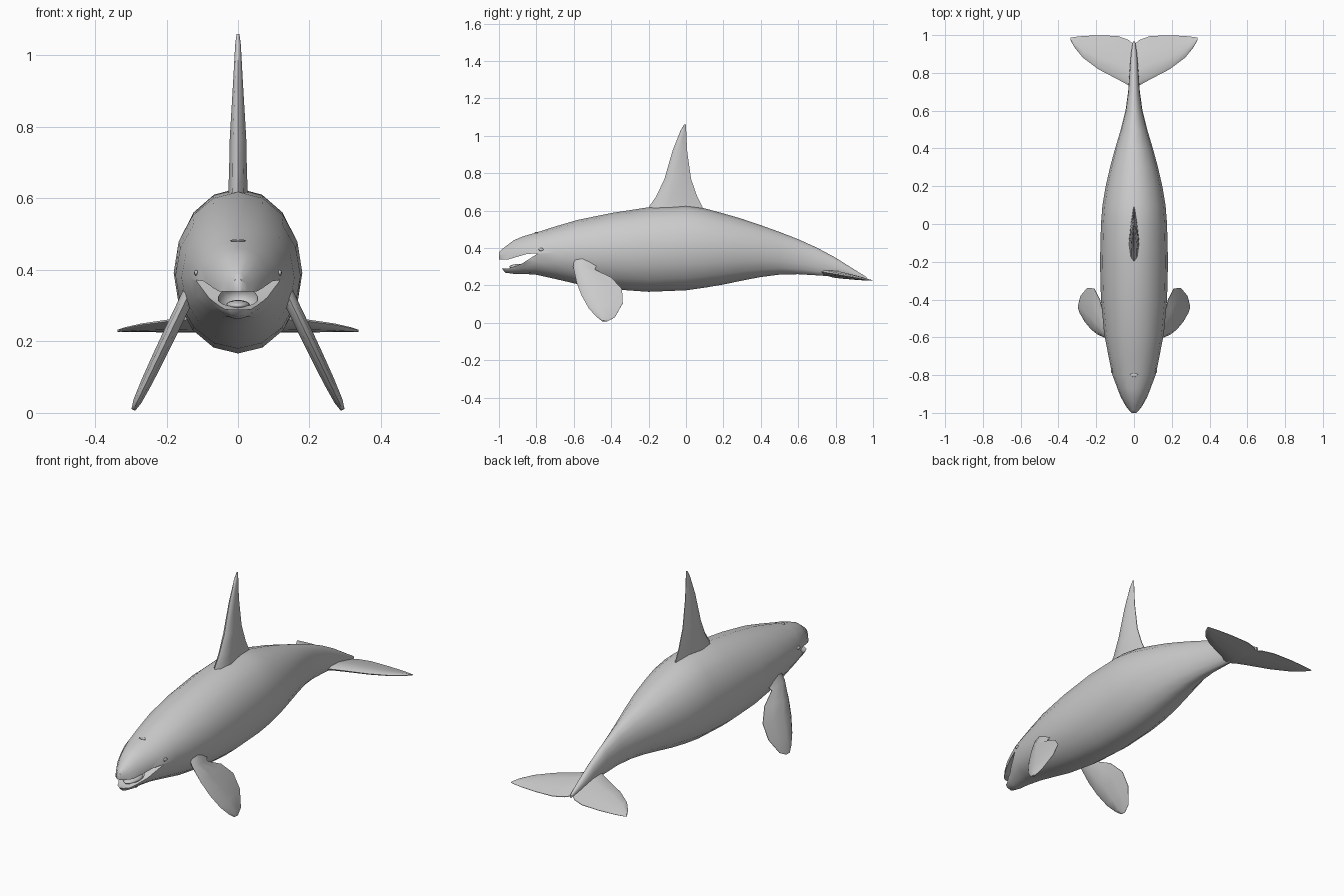
import bpy, bmesh, math
from mathutils import Vector

if "Cube" in bpy.data.objects:
    bpy.data.objects.remove(bpy.data.objects["Cube"])

grey = bpy.data.materials.new("plain_grey")
grey.diffuse_color = (0.6, 0.6, 0.6, 1)
grey.use_nodes = True
grey.node_tree.nodes["Principled BSDF"].inputs["Base Color"].default_value = grey.diffuse_color


def finish(obj, angle=50):
    obj.data.materials.clear()
    obj.data.materials.append(grey)
    bpy.ops.object.select_all(action='DESELECT')
    obj.select_set(True)
    bpy.context.view_layer.objects.active = obj
    bpy.ops.object.shade_smooth_by_angle(angle=math.radians(angle))
    return obj


def loft(name, rings):
    """Skin a list of equal-length closed rings and cap both ends."""
    bm = bmesh.new()
    loops = [[bm.verts.new(p) for p in ring] for ring in rings]
    n = len(loops[0])
    for a, b in zip(loops, loops[1:]):
        for i in range(n):
            j = (i + 1) % n
            bm.faces.new((a[i], a[j], b[j], b[i]))
    bm.faces.new(loops[0])
    bm.faces.new(loops[-1])
    bmesh.ops.recalc_face_normals(bm, faces=bm.faces)
    mesh = bpy.data.meshes.new(name)
    bm.to_mesh(mesh)
    bm.free()
    obj = bpy.data.objects.new(name, mesh)
    bpy.context.collection.objects.link(obj)
    return obj


def foil(lead, trail, side):
    """Fin section: rounded leading edge, thin trailing edge, half thickness along side."""
    lead, trail, side = Vector(lead), Vector(trail), Vector(side)
    shape = [(0, 0), (.08, .6), (.35, 1), (.7, .6), (1, .08)]
    shape += [(t, -s) for t, s in shape[:0:-1]]
    return [lead.lerp(trail, t) + side * s for t, s in shape]


def ball(name, pos, size, seg=12):
    bpy.ops.mesh.primitive_uv_sphere_add(segments=seg, ring_count=8, location=pos)
    obj = bpy.context.object
    obj.name, obj.scale = name, size
    return obj


def mirrored(points):
    return [(-p[0], p[1], p[2]) for p in points]


# body: y, half width, top, bottom
stations = [
    (-1.0, .012, .378, .338), (-.985, .027, .392, .29), (-.965, .043, .408, .268),
    (-.92, .068, .442, .262), (-.87, .088, .463, .262), (-.8, .115, .483, .257),
    (-.7, .135, .515, .235), (-.58, .158, .55, .207), (-.4, .175, .587, .18),
    (-.2, .18, .618, .166), (0, .175, .628, .174), (.1, .167, .612, .188),
    (.2, .15, .585, .205), (.3, .127, .556, .226), (.4, .1, .522, .245),
    (.5, .07, .486, .258), (.6, .045, .447, .26), (.7, .031, .402, .254),
    (.8, .024, .348, .247), (.9, .016, .285, .237), (.965, .006, .245, .23)]
SIDES = 16
rings = []
for y, w, top, bot in stations:
    mid, half = (top + bot) / 2, (top - bot) / 2
    rings.append([(w * math.sin(a), y, mid + half * math.cos(a))
                  for a in (math.tau * i / SIDES for i in range(SIDES))])
body = loft("body", rings)

# open mouth: wedge between the jaws, then a hollow behind the lips
wedge = [(-.79, .372), (-.85, .368), (-.9, .354), (-.95, .339), (-1.05, .34),
         (-1.05, .288), (-.95, .29), (-.88, .315)]
cutters = [loft("mouth_cutter", [[(x, y, z) for y, z in wedge] for x in (-.3, .3)]),
           ball("palate_cutter", (0, -.88, .325), (.058, .075, .04))]
for cutter in cutters:
    cutter.hide_render = True
    mod = body.modifiers.new("mouth", 'BOOLEAN')
    mod.operation, mod.solver, mod.object = 'DIFFERENCE', 'EXACT', cutter
    bpy.context.view_layer.objects.active = body
    bpy.ops.object.modifier_apply(modifier=mod.name)
    bpy.data.objects.remove(cutter)
finish(body)
finish(ball("tongue", (0, -.875, .3), (.035, .07, .016)))

# dorsal fin: z, front y, back y, half thickness
dorsal = [(.57, -.215, .11, .032), (.625, -.195, .085, .027), (.675, -.16, .06, .025),
          (.77, -.115, .027, .023), (.92, -.072, .006, .014),
          (1.03, -.028, .001, .008), (1.06, -.01, 0, .004)]
finish(loft("dorsal_fin", [foil((0, f, z), (0, b, z), (t, 0, 0)) for z, f, b, t in dorsal]))

# flippers: leading y z, trailing y z, half thickness
flipper = [(-.6, .37, -.46, .34, .02), (-.603, .3, -.488, .285, .019),
           (-.585, .215, -.4, .243, .019), (-.558, .145, -.342, .18, .018),
           (-.52, .078, -.338, .105, .016), (-.48, .033, -.38, .03, .012),
           (-.45, .01, -.42, .008, .006)]


def splay(z):
    return .153 + (.3 - z) * .48


flip = [foil((splay(lz), ly, lz), (splay(tz), ty, tz), (.9 * t, 0, .43 * t))
        for ly, lz, ty, tz, t in flipper]
finish(loft("right_flipper", flip))
finish(loft("left_flipper", [mirrored(r) for r in flip]))

# tail flukes: x, leading y, trailing y, half thickness
fluke = [(0, .7, .95, .02), (.03, .735, .975, .019), (.085, .765, .995, .017),
         (.19, .82, .999, .013), (.27, .88, .995, .009), (.315, .935, .99, .006),
         (.337, .975, .986, .003)]


def droop(y):
    return .226 + (1 - y) * .17


half = [foil((x, f, droop(f)), (x, b, droop(b)), (0, 0, t)) for x, f, b, t in fluke]
finish(loft("tail_flukes", [mirrored(r) for r in half[:0:-1]] + half))

# eyes and blowhole
for s, side in ((1, "right"), (-1, "left")):
    finish(ball(side + "_eye", (s * .117, -.775, .392), (.006, .014, .008), 8))
finish(ball("blowhole", (0, -.8, .482), (.022, .01, .004), 8))
